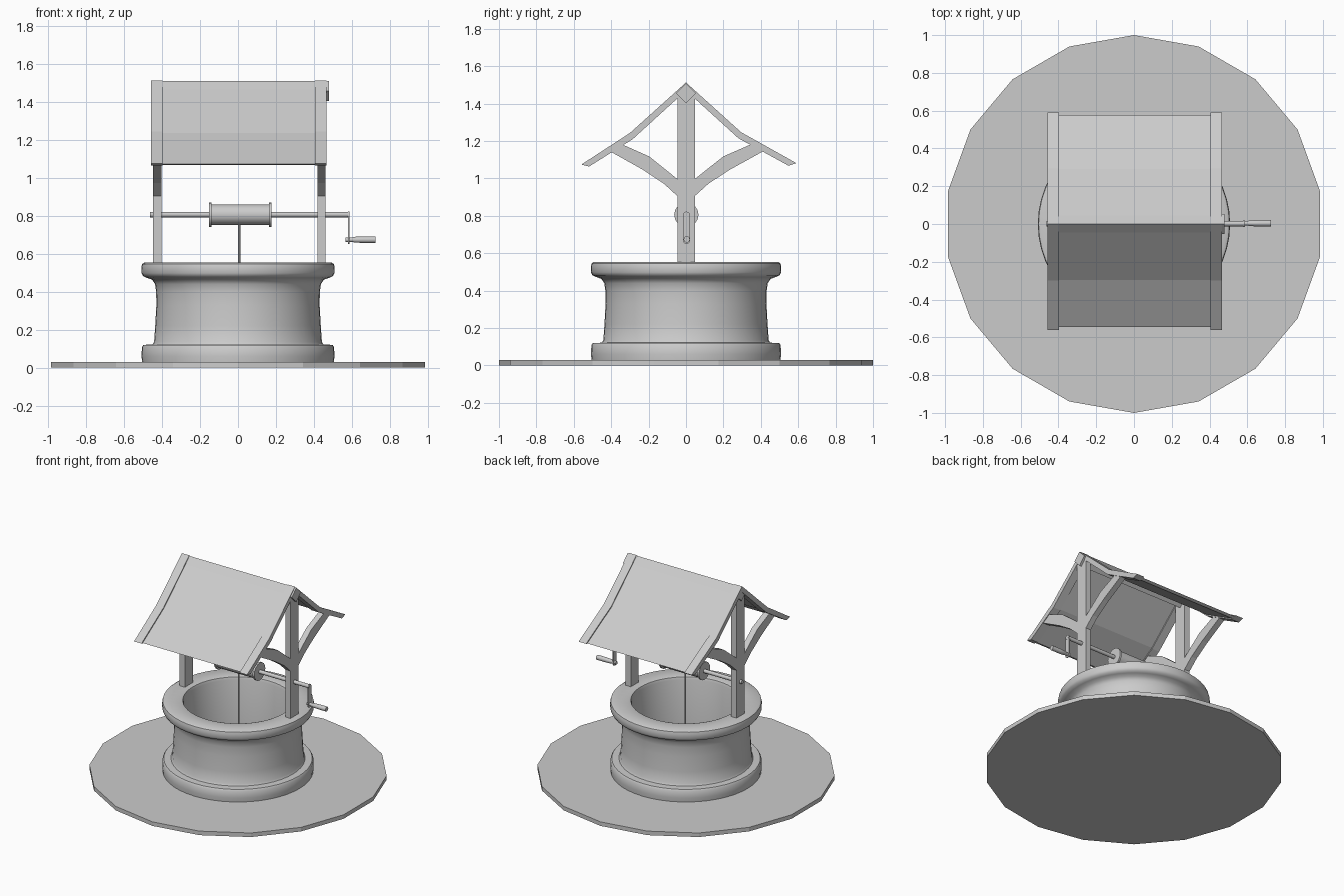
import bpy, bmesh, math
from mathutils import Matrix

if "Cube" in bpy.data.objects:
    bpy.data.objects.remove(bpy.data.objects["Cube"])

stone = bpy.data.materials.new("plain grey")
stone.diffuse_color = (0.6, 0.6, 0.6, 1)
stone.use_nodes = True
stone.node_tree.nodes["Principled BSDF"].inputs["Base Color"].default_value = stone.diffuse_color


def finish(name, bm, smooth=False):
    bmesh.ops.recalc_face_normals(bm, faces=bm.faces)
    me = bpy.data.meshes.new(name)
    bm.to_mesh(me)
    bm.free()
    ob = bpy.data.objects.new(name, me)
    bpy.context.collection.objects.link(ob)
    me.materials.append(stone)
    if smooth:
        bpy.ops.object.select_all(action='DESELECT')
        ob.select_set(True)
        bpy.context.view_layer.objects.active = ob
        bpy.ops.object.shade_smooth_by_angle(angle=math.radians(40))
    return ob


def lathe(name, prof, n, axis='Z', at=(0, 0, 0), closed=False, start=0.0, smooth=True):
    """Revolve (radius, height) points; open profiles get end caps."""
    bm = bmesh.new()
    rings = []
    for r, h in prof:
        rings.append([bm.verts.new((r * math.cos(start + 2 * math.pi * i / n),
                                    r * math.sin(start + 2 * math.pi * i / n), h))
                      for i in range(n)])
    pairs = list(zip(rings, rings[1:]))
    if closed:
        pairs.append((rings[-1], rings[0]))
    else:
        bm.faces.new(rings[0])
        bm.faces.new(rings[-1])
    for a, b in pairs:
        for i in range(n):
            j = (i + 1) % n
            bm.faces.new((a[i], a[j], b[j], b[i]))
    m = Matrix.Translation(at)
    if axis == 'X':
        m = m @ Matrix.Rotation(math.pi / 2, 4, 'Y')
    bmesh.ops.transform(bm, matrix=m, verts=bm.verts)
    return finish(name, bm, smooth)


def prism(name, pts, x0, x1):
    """Extrude a (y, z) outline along x."""
    bm = bmesh.new()
    f = bm.faces.new([bm.verts.new((x0, y, z)) for y, z in pts])
    ext = bmesh.ops.extrude_face_region(bm, geom=[f])
    vs = [g for g in ext['geom'] if isinstance(g, bmesh.types.BMVert)]
    bmesh.ops.translate(bm, vec=(x1 - x0, 0, 0), verts=vs)
    bmesh.ops.triangulate(bm, faces=[g for g in bm.faces if len(g.verts) > 4])
    return finish(name, bm)


# ground slab, 18 sides
lathe("ground_slab", [(1, 0), (1, 0.03)], 18, start=math.pi / 2, smooth=False)

# stone well: base ring, waisted wall, rounded rim, open shaft
well = [(0.505, 0.03), (0.508, 0.06), (0.506, 0.108), (0.498, 0.12), (0.45, 0.122),
        (0.442, 0.135), (0.436, 0.22), (0.43, 0.33), (0.431, 0.40), (0.437, 0.44),
        (0.452, 0.463), (0.48, 0.473), (0.5, 0.482), (0.508, 0.498), (0.509, 0.53),
        (0.505, 0.546), (0.493, 0.553), (0.385, 0.553), (0.37, 0.548), (0.364, 0.53),
        (0.364, 0.03)]
lathe("well_wall", well, 48, closed=True)

# posts and curved braces on both sides
post = [(-0.045, 0.54), (0.047, 0.54), (0.047, 1.435), (0, 1.475), (-0.045, 1.435)]
brace = [(0.03, 0.893), (0.045, 0.904), (0.12, 0.972), (0.233, 1.046), (0.425, 1.152),
         (0.36, 1.188), (0.2, 1.118), (0.12, 1.055), (0.045, 0.995), (0.03, 0.983)]
for side, x0, x1 in (("left", -0.447, -0.403), ("right", 0.419, 0.461)):
    prism(side + "_post", post, x0, x1)
    prism(side + "_front_brace", [(-y * 0.985, z) for y, z in brace], x0, x1)
    prism(side + "_back_brace", brace, x0, x1)

# roof: thick end bands with a thinner inset panel between them
band = [(-0.56, 1.074), (-0.30, 1.243), (0, 1.513), (0.295, 1.247), (0.59, 1.082),
        (0.548, 1.068), (0.28, 1.215), (0, 1.47), (-0.285, 1.21), (-0.518, 1.064)]
panel = [(-0.546, 1.073), (-0.296, 1.236), (0, 1.505), (0.291, 1.24), (0.577, 1.08),
         (0.555, 1.072), (0.284, 1.223), (0, 1.482), (-0.288, 1.218), (-0.526, 1.066)]
prism("left_roof_band", band, -0.459, -0.398)
prism("right_roof_band", band, 0.405, 0.466)
prism("roof_panel", panel, -0.4, 0.407)

# ridge beam set on its corner
prism("ridge_beam", [(0, 1.403), (0.053, 1.456), (0, 1.509), (-0.053, 1.456)], -0.455, 0.478)

# windlass axle, drum with flanges, rope
AX = (0, 0.002, 0.806)
lathe("axle", [(0.014, -0.463), (0.014, 0.587)], 12, 'X', AX)
lathe("drum", [(0.065, -0.153), (0.065, -0.14), (0.054, -0.14), (0.054, 0.163),
               (0.065, 0.163), (0.065, 0.177)], 16, 'X', AX)
lathe("rope", [(0.006, 0.06), (0.006, 0.78)], 8, at=(0.007, 0, 0))

# crank arm with rounded ends, and handle
arm = [(0.002 + 0.019 * math.cos(math.pi * k / 6), 0.804 + 0.019 * math.sin(math.pi * k / 6))
       for k in range(7)]
arm += [(0.002 + 0.019 * math.cos(math.pi * k / 6), 0.669 + 0.019 * math.sin(math.pi * k / 6))
        for k in range(6, 13)]
prism("crank_arm", arm, 0.579, 0.586)
lathe("crank_handle", [(0.012, 0.565), (0.012, 0.605), (0.015, 0.61), (0.017, 0.66),
                       (0.017, 0.724)], 12, 'X', (0, 0.004, 0.674))
